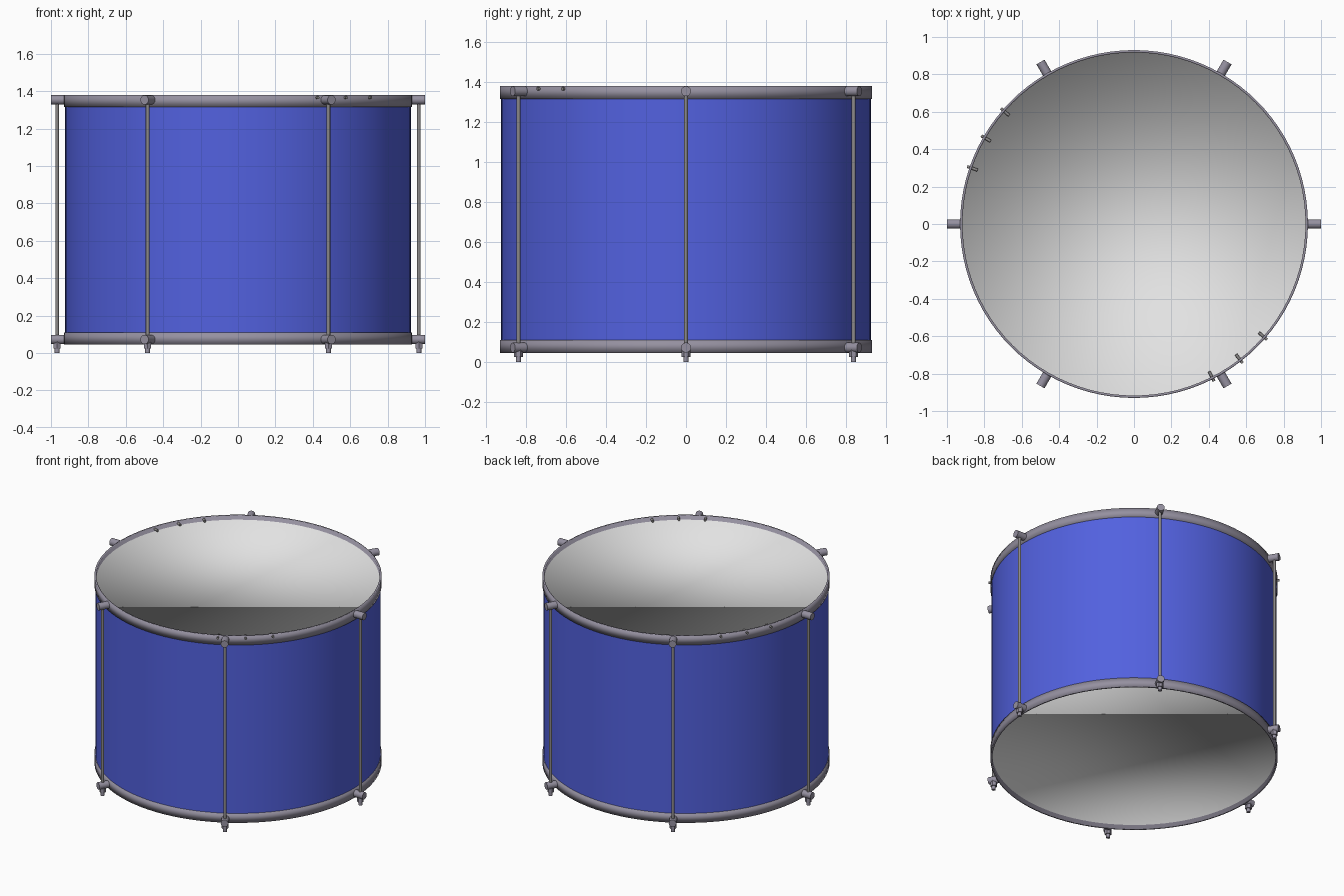
import bpy, bmesh, math
from mathutils import Matrix, Vector

if "Cube" in bpy.data.objects:
    bpy.data.objects.remove(bpy.data.objects["Cube"])

SEG = 96
MID = 0.7125  # height the two drum ends mirror about


def material(name, rgb):
    m = bpy.data.materials.new(name)
    m.diffuse_color = (*rgb, 1)
    m.use_nodes = True
    m.node_tree.nodes["Principled BSDF"].inputs["Base Color"].default_value = m.diffuse_color
    return m


BLUE = material("blue_shell", (0.085, 0.12, 0.74))
METAL = material("grey_metal", (0.30, 0.28, 0.35))
STEEL = material("warm_steel", (0.26, 0.25, 0.25))
WHITE = material("white_skin", (0.76, 0.76, 0.76))


def finish(bm, name, mats, smooth=True):
    me = bpy.data.meshes.new(name)
    bm.to_mesh(me)
    bm.free()
    for m in mats:
        me.materials.append(m)
    for p in me.polygons:
        p.use_smooth = smooth
    ob = bpy.data.objects.new(name, me)
    bpy.context.collection.objects.link(ob)
    return ob


def lathe(bm, profile, inward=True):
    rings = [[bm.verts.new((r * math.cos(2 * math.pi * i / SEG),
                            r * math.sin(2 * math.pi * i / SEG), z))
              for i in range(SEG)] for r, z in profile]
    for a, b in zip(rings, rings[1:]):
        for i in range(SEG):
            j = (i + 1) % SEG
            q = (a[i], b[i], b[j], a[j])
            bm.faces.new(q if inward else q[::-1])
    return rings


def rod(name, start, end, radius, mat, sides=16):
    """Capped cylinder between two points, smooth sides and sharp rims."""
    start, end = Vector(start), Vector(end)
    d = end - start
    bm = bmesh.new()
    bmesh.ops.create_cone(bm, cap_ends=True, segments=sides, radius1=radius,
                          radius2=radius, depth=d.length)
    rot = d.to_track_quat('Z', 'Y').to_matrix().to_4x4()
    bm.transform(Matrix.Translation((start + end) / 2) @ rot)
    for e in bm.edges:
        e.smooth = e.calc_face_angle(0) < math.radians(40)
    return finish(bm, name, [mat])


def polar(r, deg, z):
    a = math.radians(deg)
    return (r * math.cos(a), r * math.sin(a), z)


# Shell: open tube
bm = bmesh.new()
lathe(bm, [(0.924, 0.06), (0.924, 1.36)], inward=False)
finish(bm, "shell", [BLUE])

# Skin and its hoop at both ends; shading runs softly from skin to hoop wall
for name, flip in (("top_skin_and_hoop", False), ("bottom_skin_and_hoop", True)):
    bm = bmesh.new()
    rings = lathe(bm, [(0.917, 1.35), (0.917, 1.38), (0.93, 1.38),
                       (0.93, 1.315), (0.917, 1.315)])
    bm.faces.new(rings[0]).material_index = 1
    if flip:
        for v in bm.verts:
            v.co.z = 2 * MID - v.co.z
        bmesh.ops.reverse_faces(bm, faces=bm.faces[:])
    finish(bm, name, [METAL, WHITE])

# Tension rods with lugs and stepped nuts, six around
for k in range(6):
    a = 60 * k
    rod(f"tension_rod_{k}", polar(0.967, a, 0.06), polar(0.967, a, 1.355), 0.010, STEEL)
    rod(f"top_lug_{k}", polar(0.92, a, 1.353), polar(1.0, a, 1.353), 0.025, METAL)
    rod(f"bottom_lug_{k}", polar(0.92, a, 0.072), polar(1.0, a, 0.072), 0.025, METAL)
    rod(f"nut_{k}", polar(0.967, a, 0.024), polar(0.967, a, 0.06), 0.022, METAL, 6)
    rod(f"nut_tip_{k}", polar(0.967, a, 0.0), polar(0.967, a, 0.03), 0.013, METAL)

# Small pins through the top hoop, two groups of three
for k, a in enumerate((-63, -52, -41, 139, 150, 161)):
    rod(f"hoop_pin_{k}", polar(0.885, a, 1.365), polar(0.943, a, 1.365), 0.008, STEEL, 12)
